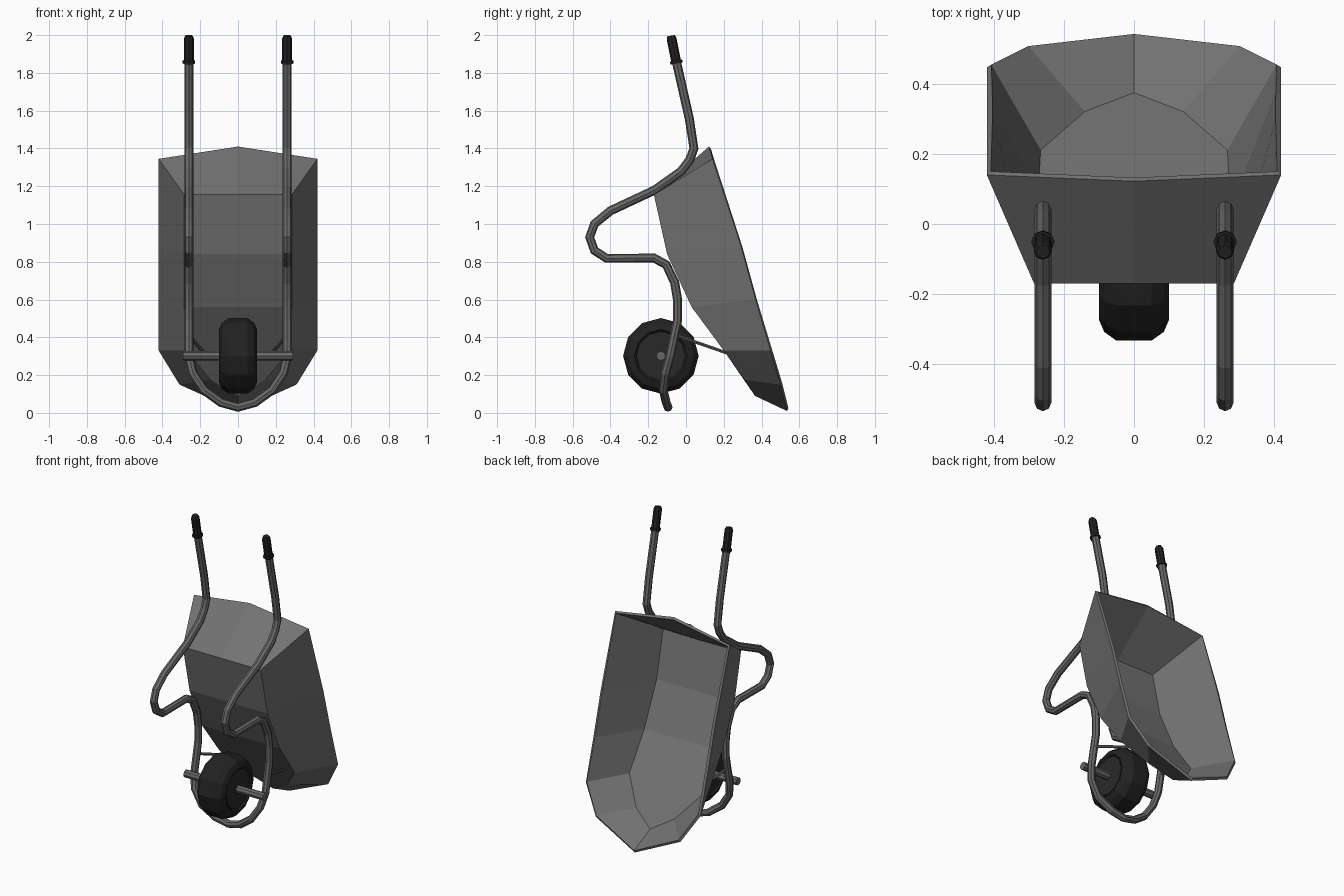
import bpy, bmesh, math
from mathutils import Vector

if "Cube" in bpy.data.objects:
    bpy.data.objects.remove(bpy.data.objects["Cube"])


def material(name, v):
    m = bpy.data.materials.new(name)
    m.diffuse_color = (v, v, v, 1)
    m.use_nodes = True
    m.node_tree.nodes["Principled BSDF"].inputs["Base Color"].default_value = m.diffuse_color
    return m


TRAY = material("tray grey", 0.17)
STEEL = material("steel grey", 0.14)
RUBBER = material("black rubber", 0.016)
RIM = material("wheel hub black", 0.022)


def add_object(name, data, mat):
    ob = bpy.data.objects.new(name, data)
    bpy.context.collection.objects.link(ob)
    data.materials.append(mat)
    return ob


def tube(name, points, radius, mat, res=2):
    cu = bpy.data.curves.new(name, 'CURVE')
    cu.dimensions = '3D'
    cu.bevel_depth = radius
    cu.bevel_resolution = res
    cu.use_fill_caps = True
    sp = cu.splines.new('POLY')
    sp.points.add(len(points) - 1)
    for p, co in zip(sp.points, points):
        p.co = (*co, 1)
    sp.use_smooth = False
    return add_object(name, cu, mat)


def lathe(name, profile, start, axis, sides, mat):
    """Spin (distance along axis, radius) pairs into a closed solid."""
    bm = bmesh.new()
    q = Vector(axis).to_track_quat('Z', 'Y')
    rings = []
    for d, r in profile:
        rings.append([bm.verts.new(Vector(start) + q @ Vector(
            (r * math.cos(a), r * math.sin(a), d)))
            for a in (2 * math.pi * i / sides for i in range(sides))])
    for a, b in zip(rings, rings[1:]):
        for i in range(sides):
            j = (i + 1) % sides
            bm.faces.new((a[i], a[j], b[j], b[i]))
    bm.faces.new(rings[0][::-1])
    bm.faces.new(rings[-1])
    bmesh.ops.recalc_face_normals(bm, faces=bm.faces)
    me = bpy.data.meshes.new(name)
    bm.to_mesh(me)
    bm.free()
    return add_object(name, me, mat)


# Tray: half shell between a floor outline and a rim outline, mirrored
floor = [(0, -.17, 1.155), (.285, -.17, 1.155), (.285, -.10, .84), (.285, .03, .56),
         (.275, .20, .33), (.145, .31, .175), (0, .365, .09)]
rim = [(0, .122, 1.41), (.42, .14, 1.345), (.42, .292, .88), (.42, .368, .60),
       (.42, .447, .33), (.31, .50, .15), (0, .535, .01)]
bm = bmesh.new()
F = [bm.verts.new(p) for p in floor]
R = [bm.verts.new(p) for p in rim]
C = [F[0]] + [bm.verts.new((0, y, z)) for _, y, z in floor[2:5]]
for i in range(6):
    bm.faces.new((F[i], F[i + 1], R[i + 1], R[i]))
for i in range(3):
    bm.faces.new((C[i], C[i + 1], F[i + 2], F[i + 1]))
bm.faces.new((C[3], F[6], F[5], F[4]))
bmesh.ops.recalc_face_normals(bm, faces=bm.faces)
bm.normal_update()
if C[1].link_faces[0].normal.y > 0:      # outside faces the front
    bmesh.ops.reverse_faces(bm, faces=bm.faces)
me = bpy.data.meshes.new("tray")
bm.to_mesh(me)
bm.free()
tray = add_object("tray", me, TRAY)
mir = tray.modifiers.new("mirror", 'MIRROR')
mir.use_clip = True
sol = tray.modifiers.new("thickness", 'SOLIDIFY')
sol.thickness = 0.017
sol.offset = -1

# Frame: one bent tube from handle to handle, passing under the wheel
side = [(.26, -.06, 1.90), (.26, .017, 1.56), (.26, .042, 1.40), (.26, .02, 1.34),
        (.26, -.025, 1.28), (.26, -.165, 1.18), (.26, -.40, 1.07), (.26, -.485, 1.0),
        (.26, -.51, .93), (.26, -.485, .86), (.26, -.42, .818), (.26, -.17, .82),
        (.26, -.105, .785), (.26, -.06, .69), (.26, -.045, .60), (.26, -.045, .49),
        (.26, -.085, .30), (.24, -.11, .21), (.18, -.12, .12), (.09, -.105, .055)]
frame = side + [(0, -.095, .03)] + [(-x, y, z) for x, y, z in side[::-1]]
tube("tube_frame", frame, 0.024, STEEL)

# Grips and tray braces, on both sides
for s, n in ((1, "right"), (-1, "left")):
    lathe(n + "_grip", [(0, .033), (.015, .033), (.016, .026), (.135, .026), (.15, .02)],
          (s * .26, -.05, 1.85), (0, -.2, 1), 8, RUBBER)
    tube(n + "_brace", [(s * .26, -.05, .41), (s * .18, .215, .318)], 0.009, STEEL, 1)

# Wheel: rounded tyre, hub discs and axle
lathe("tyre", [(-.09, .13), (-.1, .14), (-.085, .175), (-.05, .2),
               (.05, .2), (.085, .175), (.1, .14), (.09, .13)],
      (0, -.133, .302), (1, 0, 0), 12, RUBBER)
lathe("wheel_hub", [(-.094, .125), (.094, .125)], (0, -.133, .302), (1, 0, 0), 12, RIM)
lathe("axle", [(-.29, .025), (.29, .025)], (0, -.133, .302), (1, 0, 0), 8, STEEL)
